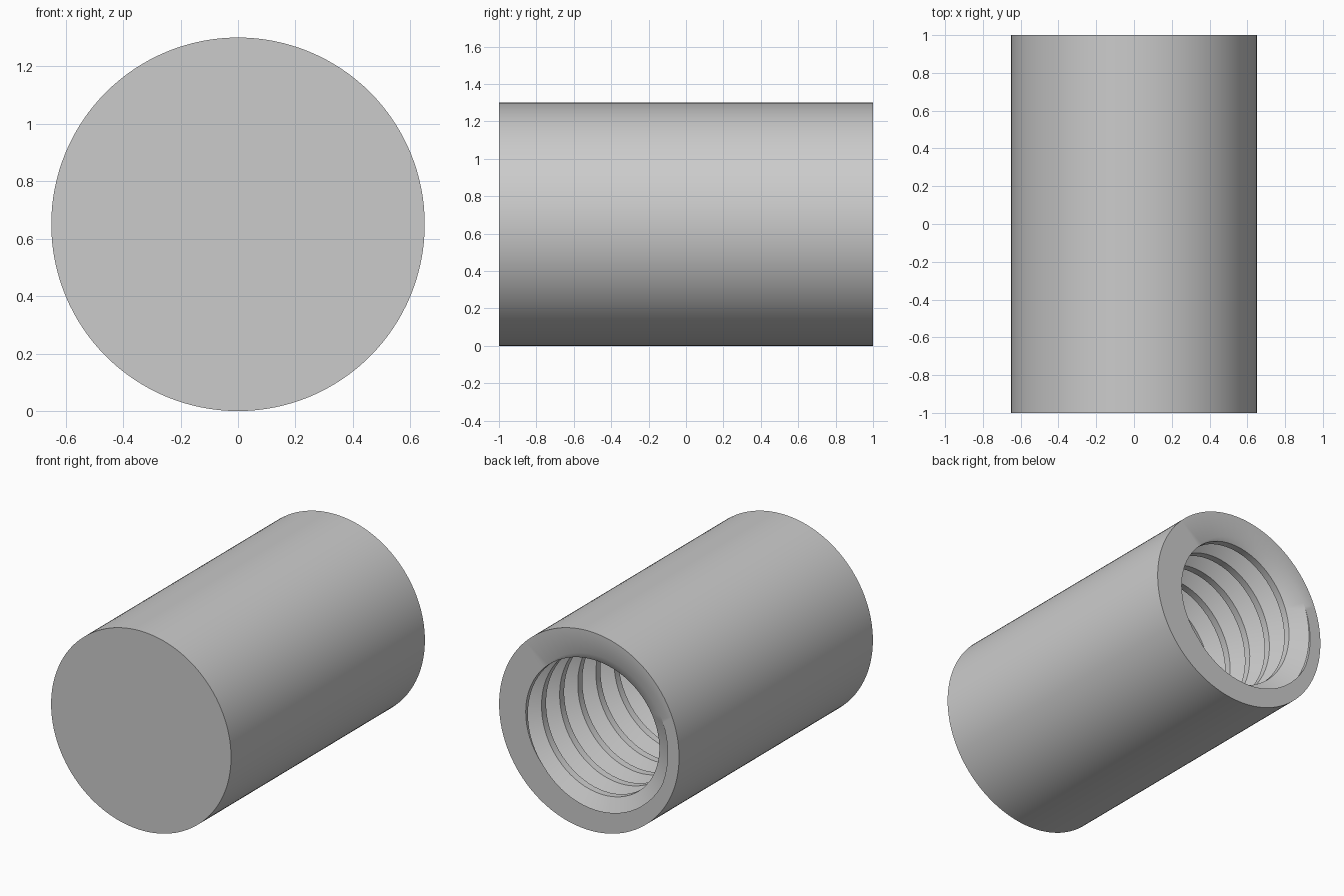
import bpy, bmesh, math
from mathutils import Vector

# Remove the default object
cube = bpy.data.objects.get("Cube")
if cube:
    bpy.data.objects.remove(cube, do_unlink=True)

# Main sizes
RADIUS = 0.65
BACK, FRONT, FLOOR = 1.0, -1.0, -0.7
PITCH, MINOR, MAJOR = 0.187, 0.458, 0.568
STEPS = 72
OUTER_STEPS = 128

steel = bpy.data.materials.new("plain grey")
steel.use_nodes = True
grey = (0.6, 0.6, 0.6, 1)
steel.diffuse_color = grey
steel.node_tree.nodes["Principled BSDF"].inputs["Base Color"].default_value = grey


def around(turn, r, y):
    """Point on a circle about the sleeve axis."""
    a = math.tau * turn
    return Vector((r * math.sin(a), y, RADIUS + r * math.cos(a)))


bm = bmesh.new()

# Helical thread: one groove profile swept around, the crest joins the next turn
profile = [(-3 / 8, MINOR), (-1 / 16, MAJOR), (1 / 16, MAJOR), (3 / 8, MINOR), (5 / 8, MINOR)]
rows = []
for i in range(-11 * STEPS, 3 * STEPS):
    t = i / STEPS
    centre = BACK + PITCH * (t - 0.75)
    rows.append([bm.verts.new(around(t, r, centre + o * PITCH)) for o, r in profile])
for a, b in zip(rows, rows[1:]):
    for j in range(len(profile) - 1):
        bm.faces.new((a[j], a[j + 1], b[j + 1], b[j]))
bmesh.ops.remove_doubles(bm, verts=bm.verts[:], dist=0.0005)

# Trim the thread flush with the open end and with the hole floor
for y, direction in ((BACK, 1), (FLOOR, -1)):
    bmesh.ops.bisect_plane(bm, geom=bm.verts[:] + bm.edges[:] + bm.faces[:], dist=1e-5,
                           plane_co=(0, y, 0), plane_no=(0, direction, 0), clear_outer=True)


def rim(y):
    """Open edges lying in the plane at y."""
    return [e for e in bm.edges if e.is_boundary and all(abs(v.co.y - y) < 1e-4 for v in e.verts)]


# Hole floor
bmesh.ops.triangle_fill(bm, edges=rim(FLOOR), use_beauty=True, normal=(0, 1, 0))

# Outer wall and closed front end
rings = [[bm.verts.new(around(k / OUTER_STEPS, RADIUS, y)) for k in range(OUTER_STEPS)]
         for y in (FRONT, BACK)]
for k in range(OUTER_STEPS):
    n = (k + 1) % OUTER_STEPS
    bm.faces.new((rings[0][k], rings[0][n], rings[1][n], rings[1][k]))
bm.faces.new(rings[0])

# Flat ring around the opening
bmesh.ops.triangle_fill(bm, edges=rim(BACK), use_beauty=True, normal=(0, 1, 0))
bmesh.ops.recalc_face_normals(bm, faces=bm.faces[:])

mesh = bpy.data.meshes.new("threaded_sleeve")
bm.to_mesh(mesh)
bm.free()
mesh.materials.append(steel)
sleeve = bpy.data.objects.new("threaded_sleeve", mesh)
bpy.context.collection.objects.link(sleeve)

# Smooth the round walls, keep the rims and thread edges sharp
bpy.ops.object.select_all(action="DESELECT")
sleeve.select_set(True)
bpy.context.view_layer.objects.active = sleeve
bpy.ops.object.shade_smooth_by_angle(angle=math.radians(30))
